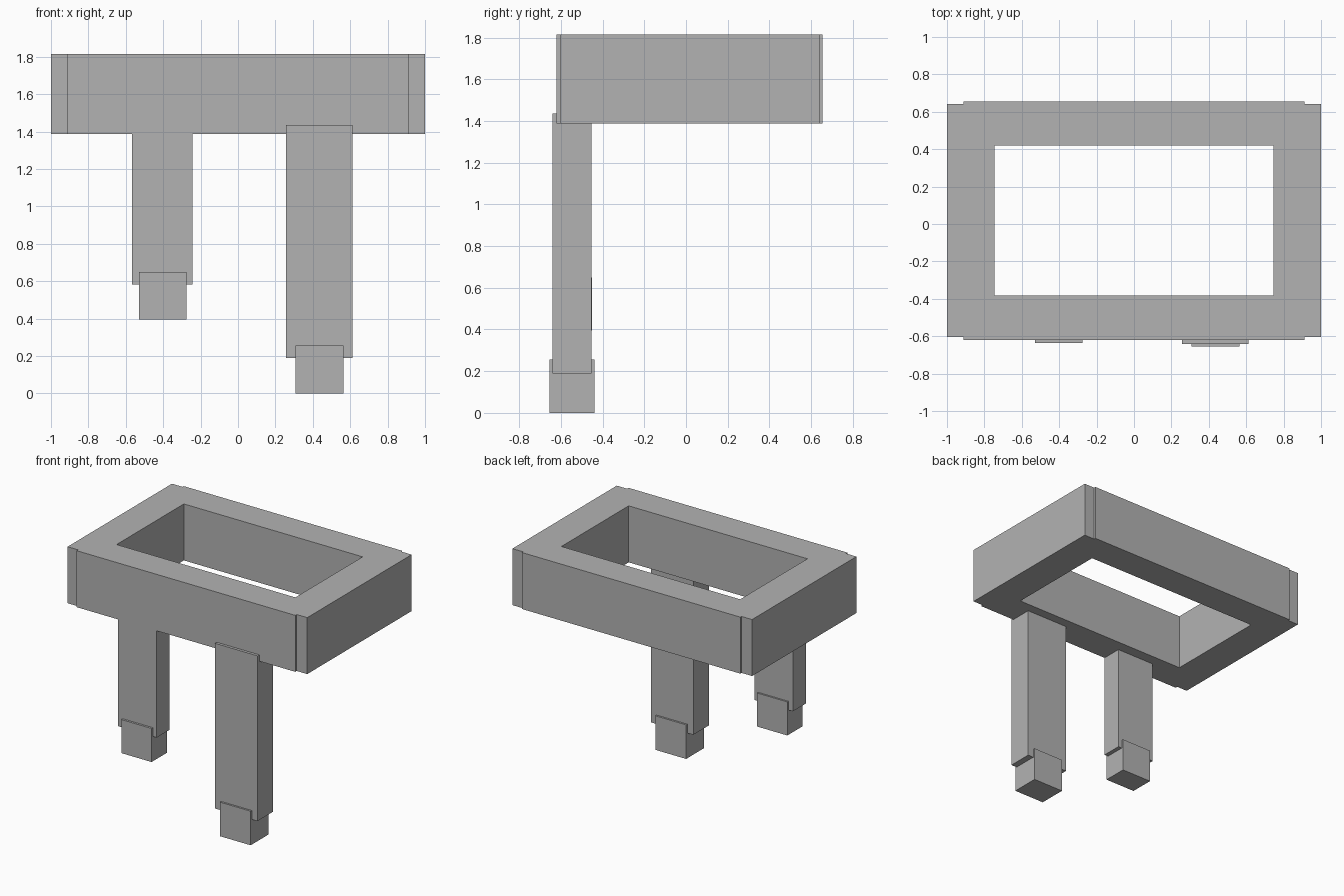
import bpy
import bmesh
from mathutils import Vector

cube = bpy.data.objects.get("Cube")
if cube:
    bpy.data.objects.remove(cube, do_unlink=True)

# Single plain grey
grey = bpy.data.materials.new("plain grey")
grey.use_nodes = True
colour = (0.45, 0.45, 0.45, 1.0)
grey.diffuse_color = colour
grey.node_tree.nodes["Principled BSDF"].inputs["Base Color"].default_value = colour


def box(name, x, y, z):
    """Add a box spanning the given (low, high) ranges."""
    low, high = map(Vector, zip(x, y, z))
    bm = bmesh.new()
    bmesh.ops.create_cube(bm, size=1)
    bmesh.ops.scale(bm, vec=high - low, verts=bm.verts)
    bmesh.ops.translate(bm, vec=(low + high) / 2, verts=bm.verts)
    mesh = bpy.data.meshes.new(name)
    bm.to_mesh(mesh)
    bm.free()
    mesh.materials.append(grey)
    obj = bpy.data.objects.new(name, mesh)
    bpy.context.collection.objects.link(obj)
    return obj


# Rectangular frame: long beams stand slightly proud of the side beams
height = (1.388, 1.814)
box("front_beam", (-0.912, 0.912), (-0.62, -0.382), height)
box("back_beam", (-0.912, 0.912), (0.42, 0.655), height)
box("left_beam", (0.746, 1.0), (-0.603, 0.641), height)
box("right_beam", (-1.0, -0.746), (-0.603, 0.641), height)

# Long left leg overlaps the front of the beam
box("left_leg", (0.257, 0.612), (-0.641, -0.454), (0.19, 1.436))
box("left_foot", (0.307, 0.564), (-0.655, -0.44), (0.0, 0.257))

# Short right leg sits flush under the beam
box("right_leg", (-0.566, -0.244), (-0.62, -0.465), (0.583, height[0]))
box("right_foot", (-0.529, -0.276), (-0.636, -0.452), (0.396, 0.649))
